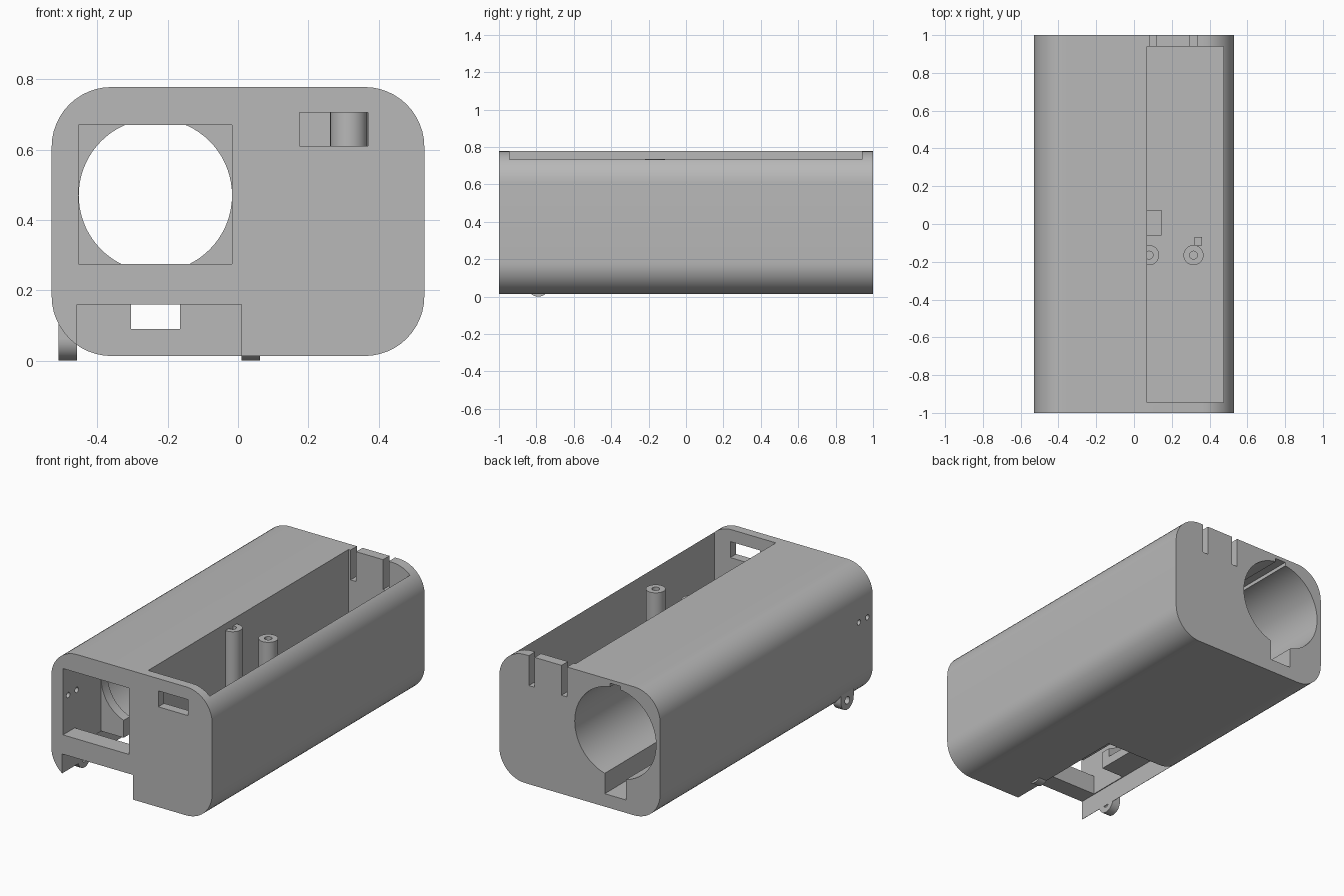
import bpy, bmesh, math
from mathutils import Matrix, Vector

cube = bpy.data.objects.get("Cube")
if cube:
    bpy.data.objects.remove(cube, do_unlink=True)

grey = bpy.data.materials.new("plain grey")
grey.use_nodes = True
grey.diffuse_color = (0.48, 0.48, 0.48, 1)
grey.node_tree.nodes["Principled BSDF"].inputs["Base Color"].default_value = grey.diffuse_color


def make(name, bm):
    bmesh.ops.recalc_face_normals(bm, faces=bm.faces)
    mesh = bpy.data.meshes.new(name)
    bm.to_mesh(mesh)
    bm.free()
    mesh.materials.append(grey)
    obj = bpy.data.objects.new(name, mesh)
    bpy.context.collection.objects.link(obj)
    return obj


def box(name, x, y, z):
    bm = bmesh.new()
    bmesh.ops.create_cube(bm, size=1)
    for v in bm.verts:
        v.co = Vector([(r[0] + r[1]) / 2 + c * (r[1] - r[0]) for c, r in zip(v.co, (x, y, z))])
    return make(name, bm)


def rod(name, axis, radius, center, span, sides=32):
    """Cylinder along an axis; center holds the two other coordinates in order."""
    bm = bmesh.new()
    bmesh.ops.create_cone(bm, cap_ends=True, segments=sides, radius1=radius,
                          radius2=radius, depth=span[1] - span[0])
    mid = list(center)
    mid.insert("xyz".index(axis), sum(span) / 2)
    turn = {"x": Matrix.Rotation(math.pi / 2, 4, "Y"),
            "y": Matrix.Rotation(math.pi / 2, 4, "X"), "z": Matrix.Identity(4)}[axis]
    bmesh.ops.transform(bm, matrix=Matrix.Translation(mid) @ turn, verts=bm.verts)
    return make(name, bm)


def boolean(obj, others, operation="DIFFERENCE"):
    bpy.context.view_layer.objects.active = obj
    for other in others:
        other.hide_render = True
        mod = obj.modifiers.new("cut", "BOOLEAN")
        mod.operation, mod.solver, mod.object = operation, "EXACT", other
        bpy.ops.object.modifier_apply(modifier=mod.name)
        bpy.data.objects.remove(other, do_unlink=True)


# Rounded housing, extruded along its length
bm = bmesh.new()
half, low, high, r, steps = 0.53, 0.013, 0.778, 0.17, 12
ring = []
for i, (sx, cz) in enumerate([(1, high - r), (-1, high - r), (-1, low + r), (1, low + r)]):
    for k in range(steps + 1):
        a = (i + k / steps) * math.pi / 2
        ring.append(bm.verts.new((sx * (half - r) + r * math.cos(a), -1, cz + r * math.sin(a))))
face = bm.faces.new(ring)
ext = bmesh.ops.extrude_face_region(bm, geom=[face])
bmesh.ops.translate(bm, vec=(0, 2, 0),
                    verts=[g for g in ext["geom"] if isinstance(g, bmesh.types.BMVert)])
housing = make("housing", bm)

bore_x, bore_z = -0.235, 0.47
window = (-0.453, -0.017)
recess = (-0.458, 0.01)
floor = 0.09
cuts = [
    # open tray in the top, with front port and rear cable slots
    box("tray", (0.07, 0.475), (-0.945, 0.94), (floor, 1)),
    box("front_port", (0.175, 0.37), (-1.1, -0.9), (0.61, 0.705)),
    box("slot_a", (0.083, 0.12), (0.9, 1.1), (0.6, 1)),
    box("slot_b", (0.297, 0.335), (0.9, 1.1), (0.6, 1)),
    # stepped bore with channel below and groove above
    rod("bore", "y", 0.268, (bore_x, bore_z), (-0.58, 1.1), 72),
    rod("bore_mouth", "y", 0.218, (bore_x, bore_z), (-0.7, -0.5), 72),
    box("channel", (-0.305, -0.165), (-0.8, 1.1), (floor, 0.35)),
    box("groove", (-0.27, -0.2), (-0.58, 1.1), (0.6, 0.757)),
    # front compartment, open to the recess below
    box("compartment", window, (-1.1, -0.64), (0.275, 0.67)),
    box("well", window, (-0.89, -0.64), (0.1, 0.4)),
    box("recess", recess, (-1.1, -0.21), (-0.1, 0.16)),
]
# pin holes in the side wall
cuts += [rod("pin_hole", "x", 0.016, (y, 0.493), (-0.6, -0.4), 16) for y in (-0.95, -0.87)]
boolean(housing, cuts)

# Hinge ears on either side of the recess
parts = [housing]
for name, span in (("right_ear", (-0.51, -0.458)), ("left_ear", (0.01, 0.062))):
    ear = rod(name, "x", 0.06, (-0.79, 0.06), span)
    if name == "right_ear":
        web = box("ear_web", span, (-0.85, -0.73), (0.06, 0.12))
        boolean(ear, [web], "UNION")
    hole = rod("ear_hole", "x", 0.022, (-0.79, 0.055), (span[0] - 0.1, span[1] + 0.1), 24)
    boolean(ear, [hole])
    parts.append(ear)

# Screw posts in the tray, the inner one merging into the wall
for name, x in (("inner_post", 0.08), ("outer_post", 0.315)):
    post = rod(name, "z", 0.053, (x, -0.165), (floor - 0.01, 0.737))
    boolean(post, [rod("screw_hole", "z", 0.021, (x, -0.165), (0.5, 0.9), 24),
                   box("trim", (-0.2, 0.062), (-0.4, 0.1), (0, 0.9))])
    parts.append(post)

# Low blocks on the tray floor
parts.append(box("wall_block", (0.065, 0.145), (-0.06, 0.075), (floor - 0.01, 0.16)))
parts.append(box("post_block", (0.32, 0.36), (-0.115, -0.07), (floor - 0.01, 0.16)))

bpy.ops.object.select_all(action="DESELECT")
for p in parts:
    p.select_set(True)
bpy.context.view_layer.objects.active = housing
bpy.ops.object.shade_smooth_by_angle(angle=math.radians(30))
